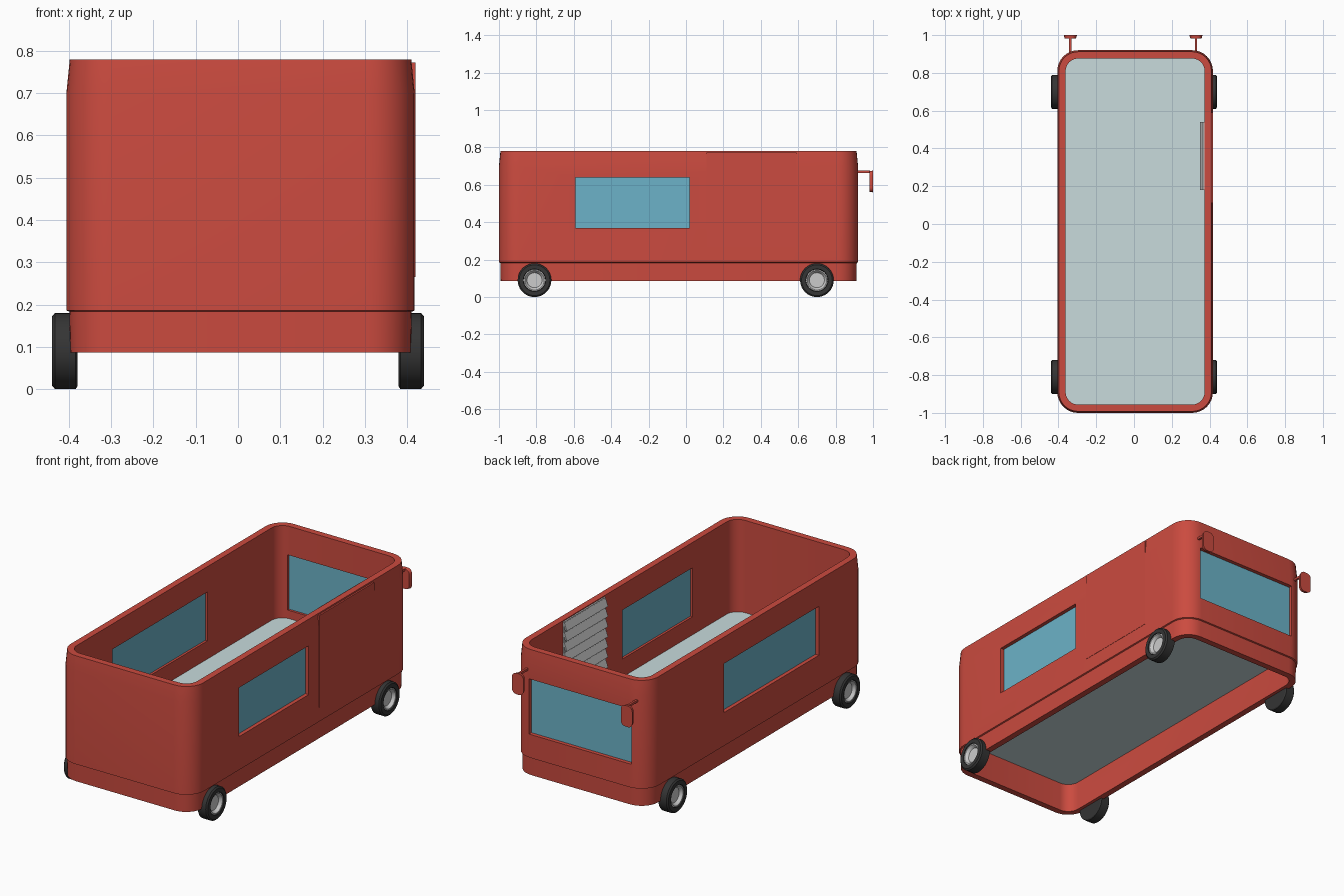
import bpy, bmesh, math
from mathutils import Vector, Matrix

if "Cube" in bpy.data.objects:
    bpy.data.objects.remove(bpy.data.objects["Cube"])

CX, CY, HX, HY = 0.006, -0.04, 0.412, 0.96   # body centre and half sizes


def mat(name, rgb):
    m = bpy.data.materials.new(name)
    m.diffuse_color = (*rgb, 1)
    m.use_nodes = True
    m.node_tree.nodes["Principled BSDF"].inputs["Base Color"].default_value = m.diffuse_color
    return m


RED = mat("red_paint", (0.60, 0.07, 0.05))
GLASS = mat("blue_glass", (0.15, 0.45, 0.58))
FLOOR = mat("pale_floor", (0.58, 0.71, 0.72))
RUBBER = mat("rubber", (0.035, 0.035, 0.035))


def finish(bm, name, material=None, smooth=True):
    bmesh.ops.recalc_face_normals(bm, faces=bm.faces)
    me = bpy.data.meshes.new(name)
    bm.to_mesh(me)
    bm.free()
    ob = bpy.data.objects.new(name, me)
    bpy.context.collection.objects.link(ob)
    if material:
        me.materials.append(material)
    if smooth:
        bpy.ops.object.select_all(action='DESELECT')
        bpy.context.view_layer.objects.active = ob
        ob.select_set(True)
        bpy.ops.object.shade_smooth_by_angle(angle=math.radians(30))
    return ob


def box(name, lo, hi, material=None):
    lo, hi = Vector(lo), Vector(hi)
    bm = bmesh.new()
    bmesh.ops.create_cube(bm, size=1, matrix=Matrix.Translation((lo + hi) / 2)
                          @ Matrix.Diagonal((*(hi - lo), 1)))
    return finish(bm, name, material, False)


def rounded(hx, hy, r, seg=8):
    pts = []
    for i, (sx, sy) in enumerate([(1, 1), (-1, 1), (-1, -1), (1, -1)]):
        for k in range(seg + 1):
            a = math.pi / 2 * (i + k / seg)
            pts.append((sx * (hx - r) + r * math.cos(a), sy * (hy - r) + r * math.sin(a)))
    return pts


def bridge(bm, a, b):
    n = len(a)
    for i in range(n):
        bm.faces.new((a[i], a[(i + 1) % n], b[(i + 1) % n], b[i]))


def body_ring(bm, z, inset):
    return [bm.verts.new((CX + x, CY + y, z))
            for x, y in rounded(HX - inset, HY - inset, 0.11 - inset)]


# body shell: open top and bottom, wall section swept round the plan
bm = bmesh.new()
section = [(0.087, 0.009), (0.183, 0.007), (0.186, 0), (0.70, 0), (0.78, 0.008),
           (0.78, 0.044), (0.087, 0.044)]
rings = [body_ring(bm, z, i) for z, i in section]
for i in range(len(rings)):
    bridge(bm, rings[i], rings[(i + 1) % len(rings)])
body = finish(bm, "body_shell", RED, False)

# windows: opening cut through the wall plus a pane set halfway in
windows = [
    ("right_window", (0.30, -0.59, 0.37), (0.50, 0.02, 0.64), 0, CX + HX - 0.026),
    ("left_window", (-0.50, -0.58, 0.37), (-0.30, 0.25, 0.64), 0, CX - HX + 0.026),
    ("windshield", (-0.31, 0.80, 0.315), (0.315, 1.0, 0.62), 1, CY + HY - 0.026),
]
bpy.context.view_layer.objects.active = body
for name, lo, hi, axis, pos in windows:
    cutter = box(name + "_cutter", lo, hi)
    cutter.hide_render = True
    mod = body.modifiers.new("cut", 'BOOLEAN')
    mod.operation, mod.solver, mod.object = 'DIFFERENCE', 'EXACT', cutter
    bpy.context.view_layer.objects.active = body
    bpy.ops.object.modifier_apply(modifier=mod.name)
    bpy.data.objects.remove(cutter)
    lo, hi = list(lo), list(hi)
    lo[axis], hi[axis] = pos - 0.005, pos + 0.005
    box(name + "_pane", lo, hi, GLASS)
bpy.ops.object.select_all(action='DESELECT')
body.select_set(True)
bpy.context.view_layer.objects.active = body
bpy.ops.object.shade_smooth_by_angle(angle=math.radians(30))

# floor plate
bm = bmesh.new()
low, top = body_ring(bm, 0.25, 0.044), body_ring(bm, 0.27, 0.044)
bridge(bm, low, top)
bm.faces.new(low)
bm.faces.new(top)
finish(bm, "floor", FLOOR, False)

# serving hatch panel on the right side
box("hatch_panel", (0.40, 0.11, 0.265), (0.4195, 0.59, 0.772), RED)

# roller shutter inside the hatch: backing sheet and tilted slats
box("shutter_back", (0.366, 0.18, 0.27), (0.376, 0.54, 0.775))
for i in range(9):
    bm = bmesh.new()
    bmesh.ops.create_cube(bm, size=1, matrix=Matrix.Translation((0.361, 0.36, 0.30 + i * 0.056))
                          @ Matrix.Rotation(math.radians(20), 4, 'Y')
                          @ Matrix.Diagonal((0.008, 0.36, 0.045, 1)))
    finish(bm, f"shutter_slat_{i + 1}", None, False)


def lathe(name, profile, centre, side, material=None, seg=40):
    """Revolve (x, radius) points round the x axis; closed with caps."""
    bm = bmesh.new()
    rs = [[bm.verts.new((centre[0] + side * x,
                         centre[1] + r * math.cos(2 * math.pi * k / seg),
                         centre[2] + r * math.sin(2 * math.pi * k / seg)))
           for k in range(seg)] for x, r in profile]
    for a, b in zip(rs, rs[1:]):
        bridge(bm, a, b)
    bm.faces.new(rs[0])
    bm.faces.new(rs[-1])
    return finish(bm, name, material)


# wheels: tyre and dished hub
tyre = [(0.38, 0.084), (0.384, 0.09), (0.433, 0.09), (0.44, 0.082), (0.44, 0.06), (0.415, 0.057)]
hub = [(0.40, 0.056), (0.436, 0.058), (0.436, 0.052), (0.424, 0.042), (0.420, 0.040)]
for end, y in (("front", 0.70), ("rear", -0.81)):
    for label, s in (("right", 1), ("left", -1)):
        lathe(f"{end}_{label}_tyre", tyre, (0, y, 0.09), s, RUBBER)
        lathe(f"{end}_{label}_hub", hub, (0, y, 0.09), s)

# mirrors: thin arm and a rounded head
for label, s, x in (("right", 1, 0.328), ("left", -1, -0.337)):
    box(label + "_mirror_arm", (x - 0.006, 0.90, 0.664), (x + 0.006, 0.985, 0.676), RED)
    bm = bmesh.new()
    outline = rounded(0.035, 0.058, 0.026, 6)
    back = [bm.verts.new((x + u * 0.85, 0.982, 0.618 + v * 0.95)) for u, v in outline]
    face = [bm.verts.new((x + u, 1.0, 0.618 + v)) for u, v in outline]
    bridge(bm, back, face)
    bm.faces.new(back)
    bm.faces.new(face)
    finish(bm, label + "_mirror_head", RED)
